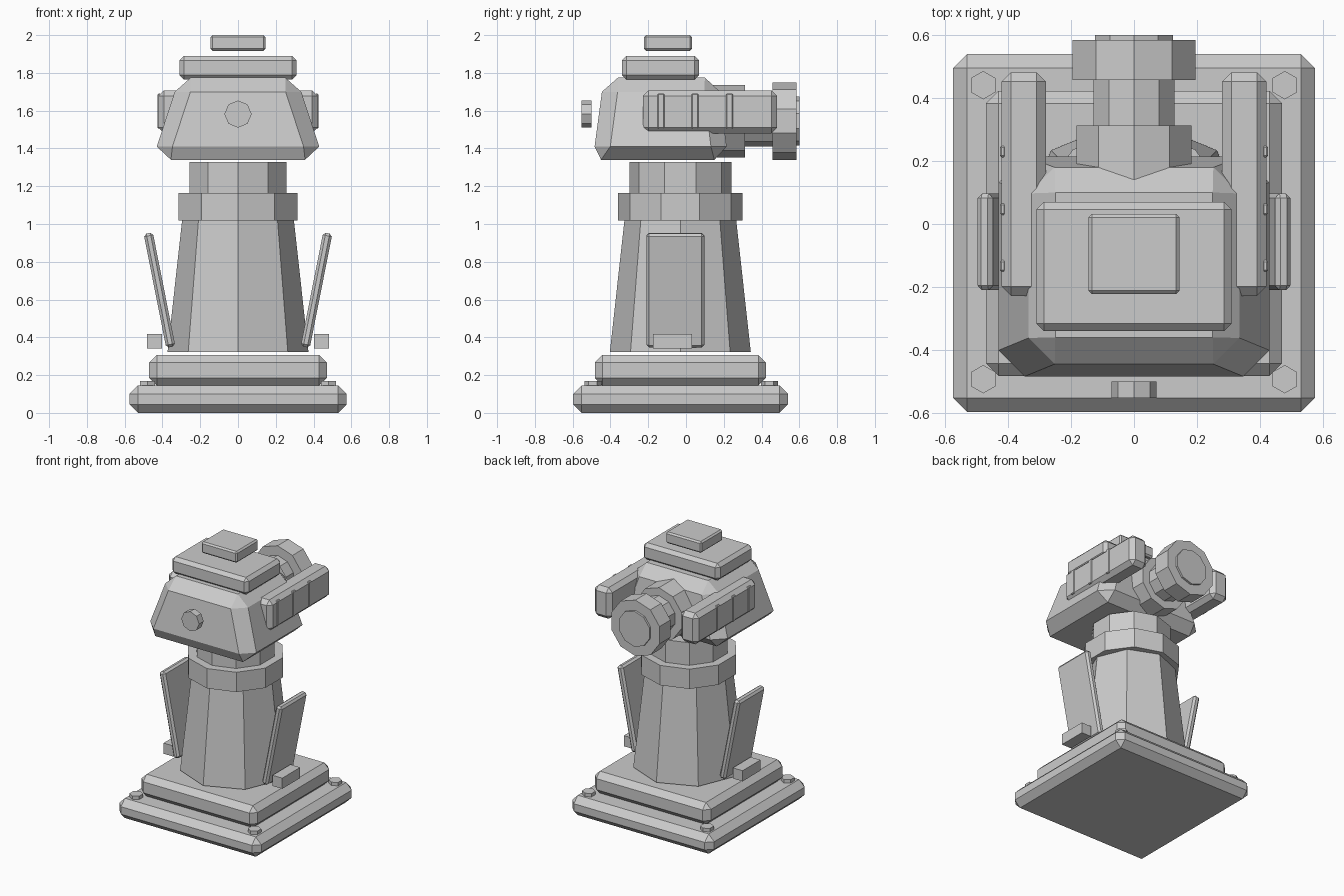
import bpy, bmesh, math
from mathutils import Matrix, Vector

if "Cube" in bpy.data.objects:
    bpy.data.objects.remove(bpy.data.objects["Cube"])

grey = bpy.data.materials.new("plain grey")
grey.diffuse_color = (0.6, 0.6, 0.6, 1)
grey.use_nodes = True
grey.node_tree.nodes["Principled BSDF"].inputs["Base Color"].default_value = grey.diffuse_color


def finish(name, bm):
    bmesh.ops.recalc_face_normals(bm, faces=bm.faces[:])
    me = bpy.data.meshes.new(name)
    bm.to_mesh(me)
    bm.free()
    me.materials.append(grey)
    ob = bpy.data.objects.new(name, me)
    bpy.context.collection.objects.link(ob)
    return ob


def box(name, x, y, z, bevel=0.0, tilt=0.0):
    """Box from (min, max) ranges with a one-segment chamfer, tilted about y."""
    bm = bmesh.new()
    bmesh.ops.create_cube(bm, size=1)
    for v in bm.verts:
        v.co = Vector([v.co[i] * (r[1] - r[0]) for i, r in enumerate((x, y, z))])
    if bevel:
        bmesh.ops.bevel(bm, geom=bm.edges[:], offset=bevel, segments=1,
                        affect='EDGES', profile=0.5)
    mid = Vector([(r[0] + r[1]) / 2 for r in (x, y, z)])
    bm.transform(Matrix.Translation(mid) @ Matrix.Rotation(tilt, 4, 'Y'))
    return finish(name, bm)


def loft(name, rings):
    """Skin equal-length rings of points and cap both ends."""
    bm = bmesh.new()
    vs = [[bm.verts.new(p) for p in r] for r in rings]
    n = len(vs[0])
    for a, b in zip(vs, vs[1:]):
        for i in range(n):
            j = (i + 1) % n
            bm.faces.new((a[i], a[j], b[j], b[i]))
    bm.faces.new(vs[0])
    bm.faces.new(vs[-1])
    bmesh.ops.remove_doubles(bm, verts=bm.verts[:], dist=1e-5)
    return finish(name, bm)


def prism(name, sides, centre, profile, axis='Z'):
    """Polygonal solid; profile is (radius, position along axis), centre is (x, other)."""
    rings = []
    for r, h in profile:
        ring = []
        for i in range(sides):
            a = 2 * math.pi * i / sides
            u, v = centre[0] + r * math.sin(a), centre[1] + r * math.cos(a)
            ring.append((u, v, h) if axis == 'Z' else (u, h, v))
        rings.append(ring)
    return loft(name, rings)


CY = -0.03  # column centre in y

# Stepped base with corner bolts
box("base_plate", (-.575, .575), (-.597, .54), (0, .145), .045)
box("base_step", (-.47, .47), (-.483, .423), (.145, .306), .04)
for sx in (-1, 1):
    for y in (-.493, .441):
        prism("base_bolt", 6, (sx * .479, y), [(.045, .13), (.045, .17)])

# Tapered column, collar and neck
prism("column", 8, (0, CY), [(.373, .322), (.296, 1.02)])
prism("collar", 10, (0, CY), [(.33, 1.018), (.33, 1.163)])
prism("neck", 10, (0, CY), [(.27, 1.163), (.27, 1.328)])


# Head: chamfered tapered block
def head_ring(z, hx, front, back, cut):
    quarter = [(hx - cut, front), (hx, front + cut), (hx, back - cut), (hx - cut, back)]
    return [(x, y, z) for x, y in quarter] + [(-x, y, z) for x, y in reversed(quarter)]


loft("head", [head_ring(1.34, .355, -.45, .15, 0),
              head_ring(1.41, .43, -.484, .215, .083),
              head_ring(1.70, .335, -.445, .18, .083),
              head_ring(1.775, .25, -.36, .10, 0)])
box("head_top_plate", (-.31, .31), (-.34, .07), (1.765, 1.89), .024)
box("head_cap", (-.145, .145), (-.222, .032), (1.917, 2.0), .011)
prism("front_disc", 8, (0, 1.582), [(.072, -.553), (.072, -.50)], 'Y')

# Rear barrel assembly
BZ = 1.545
prism("barrel_base", 10, (0, BZ), [(.192, .0), (.192, .313)], 'Y')
prism("barrel", 10, (0, BZ), [(.135, .313), (.135, .458)], 'Y')
prism("muzzle", 10, (0, BZ), [(.205, .458), (.205, .585)], 'Y')
prism("muzzle_cap", 10, (0, BZ), [(.13, .58), (.13, .60)], 'Y')

# Mirrored side parts
for s, side in ((-1, "left"), (1, "right")):
    def mx(a, b):
        return tuple(sorted((s * a, s * b)))
    box(side + "_pod", mx(.28, .421), (-.228, .482), (1.48, 1.708), .03)
    for y in (-.133, .047, .23):
        box(side + "_pod_rib", mx(.408, .426), (y - .018, y + .018), (1.505, 1.69), .005)
    box(side + "_fin", mx(.391, .44), (-.21, .097), (.343, .957), .014,
        s * math.radians(11.2))
    box(side + "_fin_block", mx(.402, .481), (-.175, .032), (.34, .418))
